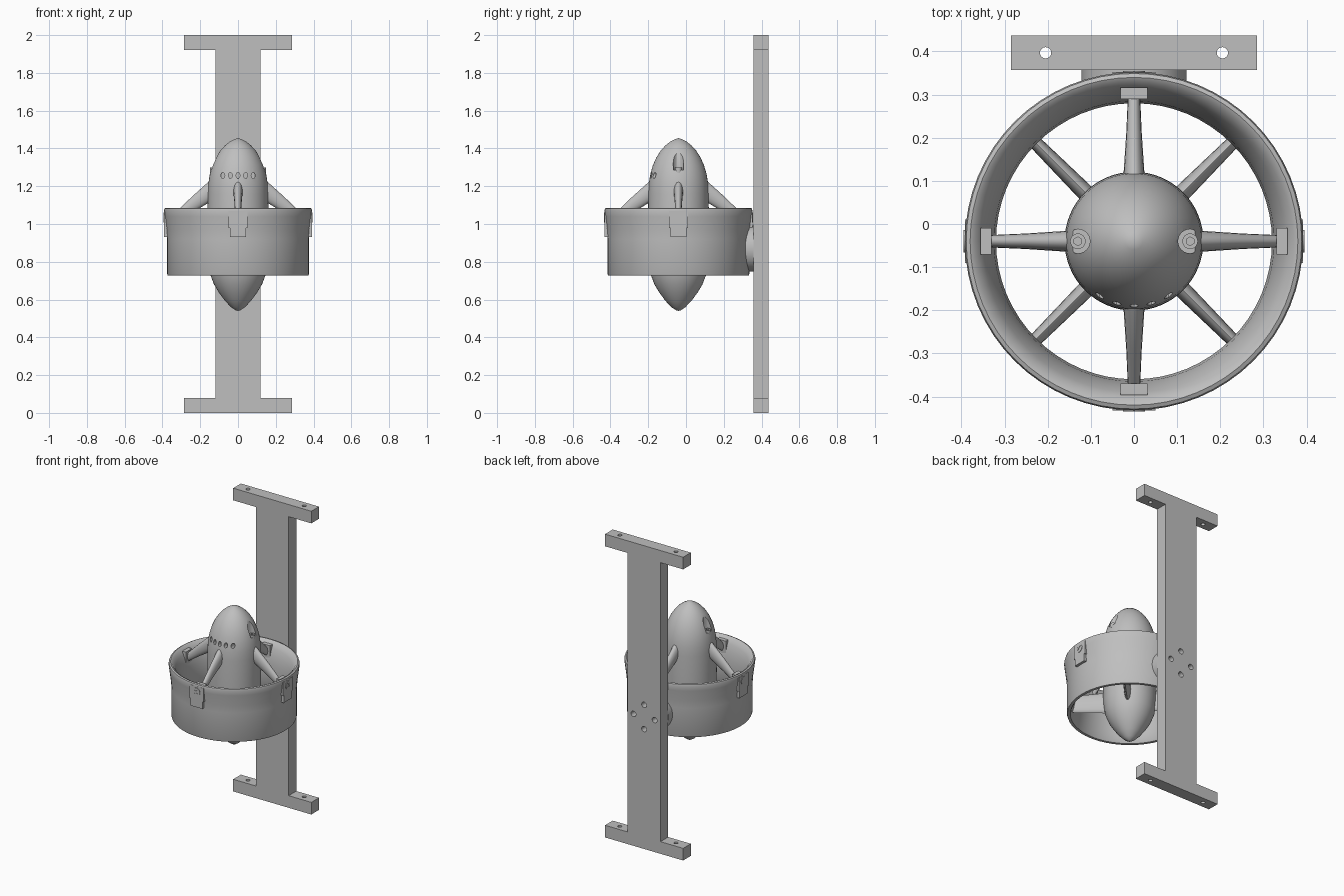
import bpy, bmesh, math
from mathutils import Matrix

if "Cube" in bpy.data.objects:
    bpy.data.objects.remove(bpy.data.objects["Cube"])

CY = -0.04  # y of the fan axis
gray = bpy.data.materials.new("plain gray")
gray.diffuse_color = (0.52, 0.52, 0.52, 1)
gray.use_nodes = True
gray.node_tree.nodes["Principled BSDF"].inputs["Base Color"].default_value = gray.diffuse_color


def select(ob):
    bpy.ops.object.select_all(action='DESELECT')
    ob.select_set(True)
    bpy.context.view_layer.objects.active = ob


def smooth(ob, angle=35):
    select(ob)
    bpy.ops.object.shade_smooth_by_angle(angle=math.radians(angle))


def finish(bm, name, angle=35):
    """Turn a bmesh into a named object; angle 0 keeps it flat."""
    bmesh.ops.recalc_face_normals(bm, faces=bm.faces)
    me = bpy.data.meshes.new(name)
    bm.to_mesh(me)
    bm.free()
    ob = bpy.data.objects.new(name, me)
    bpy.context.collection.objects.link(ob)
    me.materials.append(gray)
    if angle:
        smooth(ob, angle)
    return ob


def revolve(name, profile, closed, segs=64):
    """Spin (radius, z) points around the fan axis."""
    bm = bmesh.new()
    rings = []
    for r, z in profile:
        if r < 1e-5:
            rings.append([bm.verts.new((0, CY, z))] * segs)
        else:
            rings.append([bm.verts.new((r * math.cos(a), CY + r * math.sin(a), z))
                          for a in (2 * math.pi * i / segs for i in range(segs))])
    pairs = list(zip(rings, rings[1:])) + ([(rings[-1], rings[0])] if closed else [])
    for a, b in pairs:
        for i in range(segs):
            j = (i + 1) % segs
            bm.faces.new(dict.fromkeys((a[i], a[j], b[j], b[i])))
    return finish(bm, name)


def cylinder(bm, center, radius, depth, axis='Z', segs=24, stretch=1):
    """Cylinder along an axis; stretch scales it in z."""
    rot = {'Z': Matrix(), 'Y': Matrix.Rotation(math.pi / 2, 4, 'X'),
           'X': Matrix.Rotation(math.pi / 2, 4, 'Y')}[axis]
    bmesh.ops.create_cone(bm, cap_ends=True, segments=segs, radius1=radius, radius2=radius, depth=depth,
                          matrix=Matrix.Translation(center) @ Matrix.Diagonal((1, 1, stretch, 1)) @ rot)


def box(bm, center, size, turn=0):
    bmesh.ops.create_cube(bm, size=1, matrix=Matrix.Translation(center)
                          @ Matrix.Rotation(turn, 4, 'X') @ Matrix.Diagonal((*size, 1)))


def cut(ob, bm):
    """Subtract the bmesh (parts must not overlap) and discard the cutter."""
    cutter = finish(bm, "cutter", 0)
    cutter.hide_render = True
    mod = ob.modifiers.new("cut", 'BOOLEAN')
    mod.object, mod.operation, mod.solver = cutter, 'DIFFERENCE', 'EXACT'
    select(ob)
    bpy.ops.object.modifier_move_to_index(modifier=mod.name, index=0)
    bpy.ops.object.modifier_apply(modifier=mod.name)
    bpy.data.objects.remove(cutter)


def around(bm, angle):
    """Turn radial geometry to an angle and move it onto the fan axis."""
    bm.transform(Matrix.Translation((0, CY, 0)) @ Matrix.Rotation(angle, 4, 'Z'))


def radial_loft(name, sections, angle, segs=16):
    """Loft upright ellipses (r, z, half width, half height) outward."""
    bm = bmesh.new()
    rings = [[bm.verts.new((r, w * math.cos(t), z + h * math.sin(t)))
              for t in (2 * math.pi * i / segs for i in range(segs))] for r, z, w, h in sections]
    for a, b in zip(rings, rings[1:]):
        for i in range(segs):
            j = (i + 1) % segs
            bm.faces.new((a[i], a[j], b[j], b[i]))
    bm.faces.new(rings[0])
    bm.faces.new(rings[-1])
    around(bm, angle)
    return finish(bm, name, 50)


# I-shaped mounting bracket with bolt holes
half = [(0.285, 0), (0.285, 0.08), (0.12, 0.08), (0.12, 1.92), (0.285, 1.92), (0.285, 2)]
bm = bmesh.new()
outline = half + [(-x, z) for x, z in reversed(half)]
face = bm.faces.new([bm.verts.new((x, 0.357, z)) for x, z in outline])
ext = bmesh.ops.extrude_face_region(bm, geom=[face])
bmesh.ops.translate(bm, vec=(0, 0.08, 0), verts=[v for v in ext['geom'] if isinstance(v, bmesh.types.BMVert)])
bracket = finish(bm, "mounting_bracket", 0)
bm = bmesh.new()
for s in (-1, 1):
    cylinder(bm, (s * 0.205, 0.397, 1), 0.013, 2.2)
    cylinder(bm, (s * 0.077, 0.40, 0.87), 0.018, 0.2, 'Y')
    cylinder(bm, (0, 0.40, 0.87 + s * 0.08), 0.018, 0.2, 'Y')
cut(bracket, bm)

# Round boss joining the duct to the bracket
bm = bmesh.new()
cylinder(bm, (0, 0.3345, 0.87), 0.122, 0.045, 'Y', 48)
finish(bm, "duct_boss")

# Duct ring with a flared mouth
revolve("duct_ring", [
    (0.372, 0.728), (0.375, 0.735), (0.375, 0.92), (0.379, 0.97), (0.388, 1.04), (0.392, 1.07),
    (0.389, 1.082), (0.380, 1.086), (0.368, 1.080), (0.350, 1.05), (0.335, 1.01), (0.325, 0.96),
    (0.320, 0.90), (0.323, 0.84), (0.335, 0.78), (0.350, 0.735), (0.355, 0.728)], True)

# Central pod
pod = revolve("central_pod", [
    (0, 1.455), (0.02, 1.448), (0.045, 1.435), (0.07, 1.415), (0.095, 1.387), (0.117, 1.352), (0.135, 1.312),
    (0.149, 1.265), (0.157, 1.215), (0.16, 1.16), (0.161, 1.0), (0.160, 0.88), (0.157, 0.80),
    (0.148, 0.735), (0.127, 0.68), (0.100, 0.635), (0.068, 0.592), (0.035, 0.558), (0.012, 0.543),
    (0, 0.54)], False)
# Vent slots across the front and two bolt wells
bm = bmesh.new()
for i in range(-2, 3):
    cylinder(bm, (i * 0.04, CY - 0.14, 1.257), 0.010, 0.10, 'Y', 16, 1.6)
for s in (-1, 1):
    cylinder(bm, (s * 0.13, CY, 1.385), 0.028, 0.2)
cut(pod, bm)
smooth(pod)
for s, side in ((-1, "left"), (1, "right")):
    bm = bmesh.new()
    cylinder(bm, (s * 0.13, CY, 1.285), 0.018, 0.03)
    head = finish(bm, side + "_pod_bolt")
    bm = bmesh.new()
    cylinder(bm, (s * 0.13, CY, 1.30), 0.010, 0.02, segs=6)
    cut(head, bm)

# Struts, clips and screws on the four sides; vanes on the diagonals
for i, side in enumerate(("right", "back", "left", "front")):
    a = i * math.pi / 2
    radial_loft(side + "_strut", [(0.12, 1.185, 0.026, 0.060), (0.16, 1.165, 0.024, 0.055),
                                  (0.25, 1.097, 0.018, 0.042), (0.34, 1.022, 0.014, 0.028),
                                  (0.36, 1.005, 0.014, 0.026)], a)
    radial_loft(f"vane_{i + 1}", [(0.12, 0.81, 0.021, 0.072), (0.20, 0.81, 0.019, 0.066),
                                  (0.345, 0.81, 0.015, 0.056)], a + math.pi / 4)

    bm = bmesh.new()  # inner foot of the strut
    box(bm, (0.343, 0, 1.005), (0.026, 0.062, 0.13))
    around(bm, a)
    finish(bm, side + "_strut_foot", 0)

    bm = bmesh.new()  # outer clip plate with a narrower lower tab
    box(bm, (0.382, 0, 1.025), (0.020, 0.10, 0.09))
    box(bm, (0.382, 0, 0.960), (0.020, 0.086, 0.055))
    around(bm, a)
    finish(bm, side + "_clip", 0)

    bm = bmesh.new()  # cross-head screw
    cylinder(bm, (0.391, 0, 1.035), 0.026, 0.008, 'X')
    around(bm, a)
    screw = finish(bm, side + "_screw")
    for q in (math.pi / 4, -math.pi / 4):
        bm = bmesh.new()
        box(bm, (0.396, 0, 1.035), (0.007, 0.034, 0.007), q)
        around(bm, a)
        cut(screw, bm)
